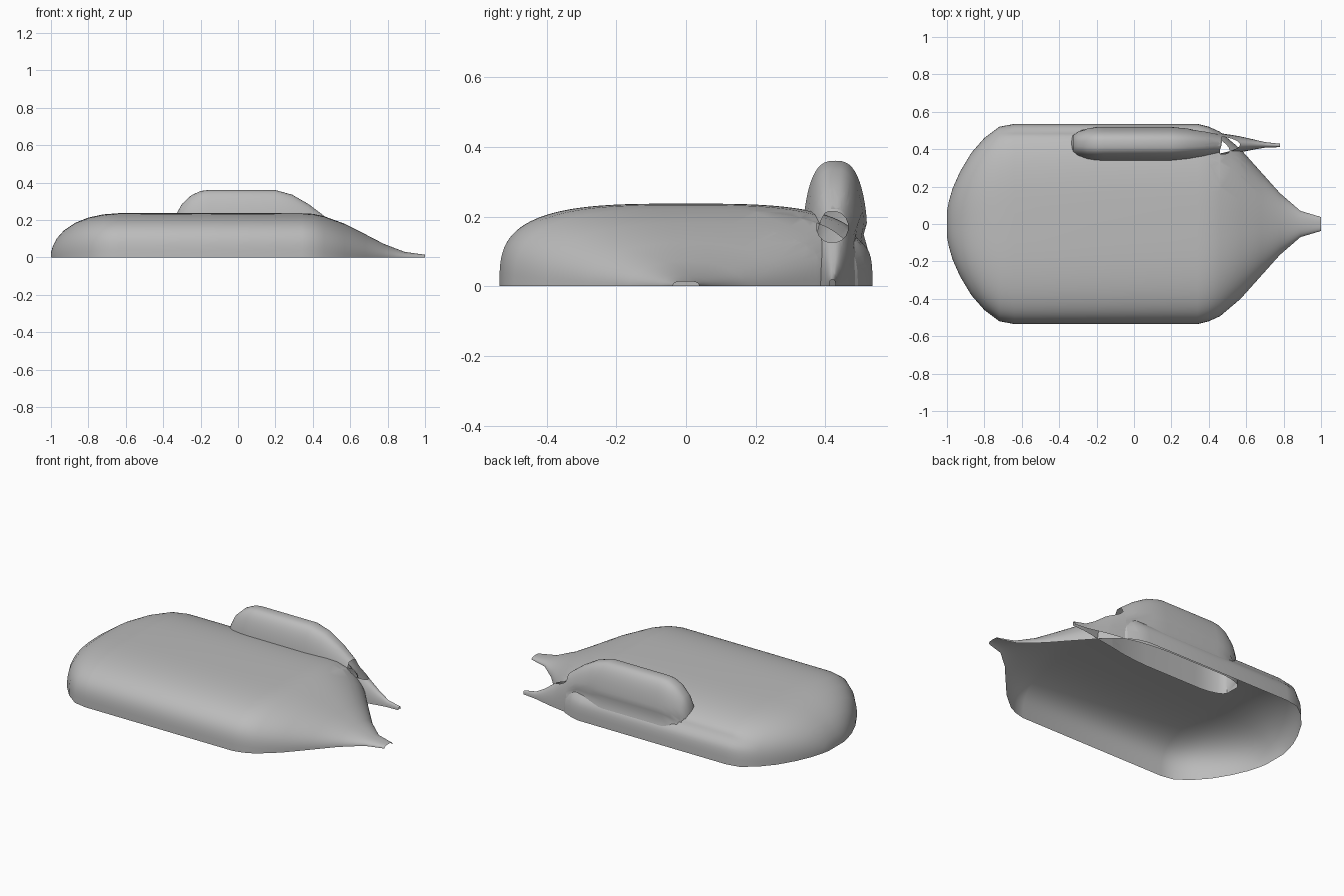
import bpy, bmesh, math
from mathutils import Vector

if "Cube" in bpy.data.objects:
    bpy.data.objects.remove(bpy.data.objects["Cube"], do_unlink=True)

grey = bpy.data.materials.new("plain grey")
grey.use_nodes = True
colour = (0.5, 0.5, 0.5, 1)
grey.diffuse_color = colour
grey.node_tree.nodes["Principled BSDF"].inputs["Base Color"].default_value = colour


def arch(x, mid, half, height, power, sides, groove):
    """Half superellipse standing on the ground, with a shallow groove along the +y flank."""
    ring = []
    for i in range(sides + 1):
        a = math.pi * i / sides
        c, s = math.cos(a), math.sin(a)
        y = half * math.copysign(abs(c) ** (2 / power), c)
        z = height * max(s, 0) ** (2 / power)
        if groove and y > 0:
            y -= 0.014 * math.exp(-((z - 0.14) / 0.025) ** 2)
        ring.append(Vector((x, mid + y, z)))
    return ring


def cut_round_hole(bm, start, y, z, radius, sides=16):
    """Remove the surface inside a prism running along x from start."""
    def near():
        faces = [f for f in bm.faces
                 if max(v.co.x for v in f.verts) > start - 0.02 and f.calc_center_median().y > 0.2]
        return list({g for f in faces for g in (f, *f.edges, *f.verts)})
    bmesh.ops.bisect_plane(bm, geom=near(), plane_co=(start, 0, 0), plane_no=(1, 0, 0))
    normals = [Vector((0, math.cos(a), math.sin(a)))
               for a in (math.tau * i / sides for i in range(sides))]
    centre = Vector((0, y, z))
    for n in normals:
        bmesh.ops.bisect_plane(bm, geom=near(), plane_co=centre + n * radius, plane_no=n)
    inside = []
    for f in bm.faces:
        p = f.calc_center_median()
        if p.x > start and all((p - centre).dot(n) < radius for n in normals):
            inside.append(f)
    bmesh.ops.delete(bm, geom=inside, context='FACES')


def loft(name, stations, sides, groove_span):
    """Open-bottomed shell through stations of (x, mid y, half width, height, power)."""
    bm = bmesh.new()
    rings = []
    for x, mid, half, height, power in stations:
        groove = groove_span[0] < x < groove_span[1]
        rings.append([bm.verts.new(p) for p in arch(x, mid, half, height, power, sides, groove)])
    for a, b in zip(rings, rings[1:]):
        for i in range(sides):
            bm.faces.new((a[i], a[i + 1], b[i + 1], b[i]))
    bm.faces.new(rings[0])
    bmesh.ops.recalc_face_normals(bm, faces=bm.faces)
    if sum(f.normal.z * f.calc_area() for f in bm.faces) < 0:
        bmesh.ops.reverse_faces(bm, faces=bm.faces)
    cut_round_hole(bm, 0.46, 0.42, 0.17, 0.045)
    mesh = bpy.data.meshes.new(name)
    bm.to_mesh(mesh)
    bm.free()
    mesh.materials.append(grey)
    obj = bpy.data.objects.new(name, mesh)
    bpy.context.collection.objects.link(obj)
    bpy.ops.object.select_all(action='DESELECT')
    obj.select_set(True)
    bpy.context.view_layer.objects.active = obj
    bpy.ops.object.shade_smooth_by_angle(angle=math.radians(40))
    return obj


# Main hull: rounded nose, long straight body, pinched tail
hull = [(-1, 0, 0.07, 0.025, 2.2), (-0.99, 0, 0.12, 0.06, 2.3), (-0.97, 0, 0.19, 0.1, 2.4),
        (-0.93, 0, 0.28, 0.145, 2.6), (-0.87, 0, 0.38, 0.185, 2.8), (-0.8, 0, 0.46, 0.213, 3),
        (-0.72, 0, 0.52, 0.23, 3.2), (-0.64, 0, 0.535, 0.236, 3.3), (-0.2, 0, 0.535, 0.237, 3.3),
        (0.34, 0, 0.535, 0.236, 3.3), (0.4, 0, 0.52, 0.233, 3.2), (0.46, 0, 0.493, 0.22, 3),
        (0.57, 0, 0.4, 0.18, 2.6), (0.68, 0, 0.277, 0.124, 2.3), (0.78, 0, 0.165, 0.072, 2.1),
        (0.89, 0, 0.07, 0.03, 2.2), (1, 0, 0.037, 0.014, 3)]
loft("hull", hull, 56, (-0.7, 0.4))

# Side pod: sits along the left edge and ends in a thin spike
pod = [(-0.34, 0.428, 0.045, 0.16, 2.5), (-0.325, 0.428, 0.062, 0.24, 2.6),
       (-0.3, 0.428, 0.076, 0.285, 2.7), (-0.25, 0.428, 0.09, 0.332, 2.8),
       (-0.2, 0.428, 0.097, 0.355, 2.8), (-0.16, 0.428, 0.097, 0.36, 2.8),
       (0.2, 0.428, 0.097, 0.36, 2.8), (0.29, 0.428, 0.09, 0.335, 2.7),
       (0.38, 0.427, 0.078, 0.283, 2.6), (0.46, 0.426, 0.06, 0.222, 2.5),
       (0.56, 0.426, 0.044, 0.13, 2.3), (0.64, 0.425, 0.027, 0.07, 2.2),
       (0.7, 0.423, 0.015, 0.035, 2.2), (0.78, 0.42, 0.009, 0.02, 2.5)]
loft("side_pod", pod, 32, (-0.35, 0.4))
